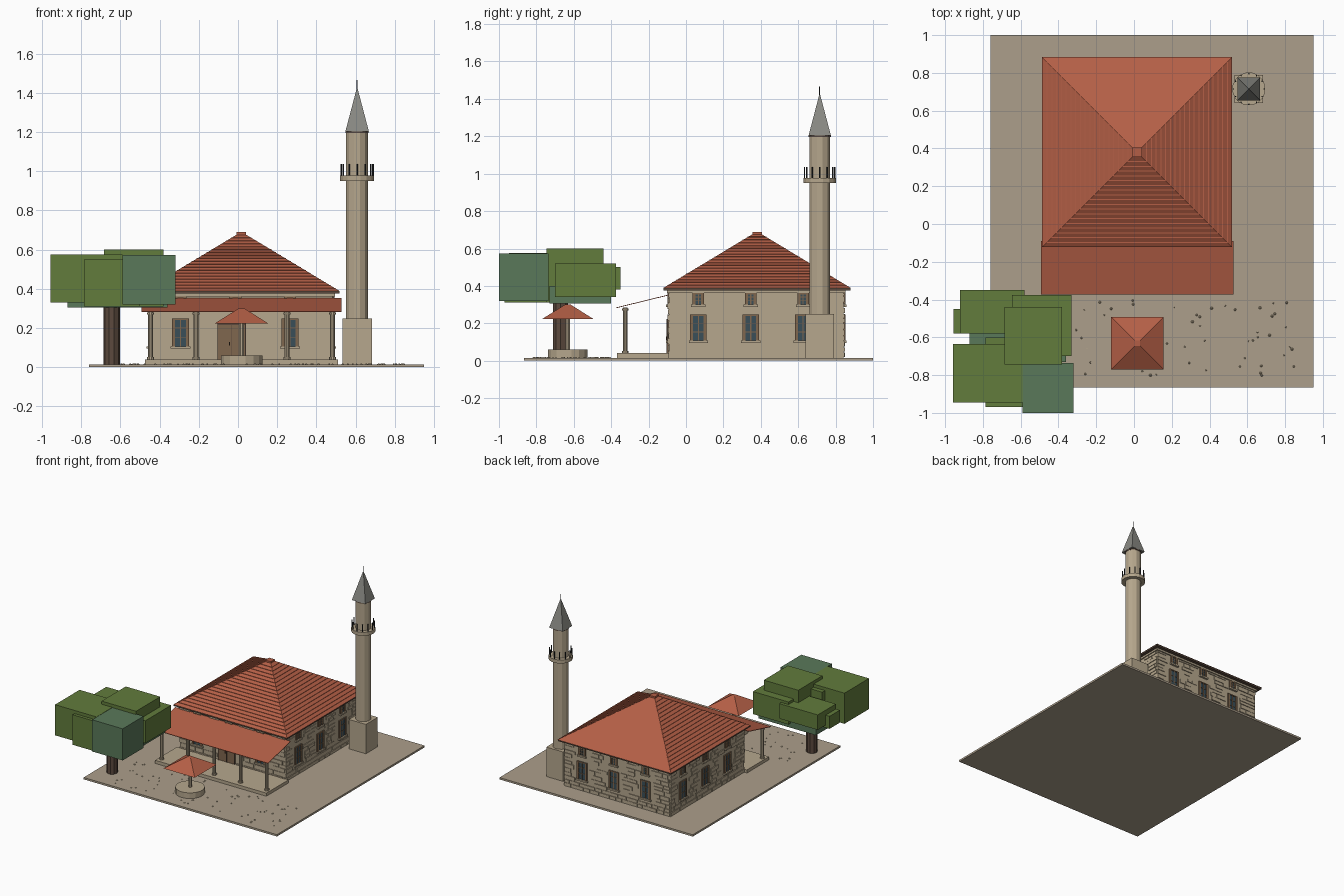
import bpy, bmesh, math, random
from mathutils import Matrix, Vector

random.seed(4)
if "Cube" in bpy.data.objects:
    bpy.data.objects.remove(bpy.data.objects["Cube"])


def material(name, rgb):
    lin = [(c / 255 / 12.92) if c < 11 else ((c / 255 + 0.055) / 1.055) ** 2.4 for c in rgb]
    m = bpy.data.materials.new(name)
    m.use_nodes = True
    m.diffuse_color = (*lin, 1)
    m.node_tree.nodes["Principled BSDF"].inputs["Base Color"].default_value = (*lin, 1)
    return m


GROUND = material("paving", (172, 159, 139))
STONE = material("pale stone", (182, 167, 141))
TILE = material("roof tile", (180, 95, 70))
LEAF = material("leaf green", (98, 124, 60))
LEAF2 = material("blue green", (90, 121, 90))
BARK = material("bark brown", (92, 74, 62))
GLASS = material("dark glass", (58, 78, 88))
WOOD = material("timber", (128, 103, 78))
LEAD = material("lead grey", (138, 138, 132))
IRON = material("iron", (42, 44, 46))


class Part:
    """Collects primitives into one named object."""
    def __init__(self, name, mat):
        self.name, self.mat, self.bm = name, mat, bmesh.new()

    def box(self, x0, x1, y0, y1, z0, z1, matrix=Matrix()):
        size = Matrix.Diagonal((x1 - x0, y1 - y0, z1 - z0, 1))
        mid = Matrix.Translation(((x0 + x1) / 2, (y0 + y1) / 2, (z0 + z1) / 2))
        return bmesh.ops.create_cube(self.bm, size=1, matrix=matrix @ mid @ size)["verts"]

    def drum(self, x, y, z0, z1, r0, r1, sides):
        mat = Matrix.Translation((x, y, (z0 + z1) / 2)) @ Matrix.Rotation(math.pi / sides, 4, "Z")
        bmesh.ops.create_cone(self.bm, cap_ends=True, segments=sides, radius1=r0, radius2=r1,
                              depth=z1 - z0, matrix=mat)

    def pyramid(self, x, y, z0, z1, half, top):
        self.drum(x, y, z0, z1, half * math.sqrt(2), top * math.sqrt(2), 4)

    def done(self, smooth=False):
        mesh = bpy.data.meshes.new(self.name)
        self.bm.to_mesh(mesh)
        self.bm.free()
        mesh.materials.append(self.mat)
        obj = bpy.data.objects.new(self.name, mesh)
        bpy.context.collection.objects.link(obj)


# Ground slab and scattered pebbles
slab = Part("ground_slab", GROUND)
slab.box(-0.76, 0.95, -0.865, 1, 0, 0.015)
slab.done()
pebbles = Part("pebbles", STONE)
for i in range(70):
    pebbles.drum(random.uniform(-0.6, 0.85), random.uniform(-0.84, -0.4), 0.014, 0.019,
                 random.uniform(0.004, 0.01), 0.003, 6)
pebbles.done()

# Main hall walls
CX, CY, HALF = 0.016, 0.376, 0.467
walls = Part("hall_walls", STONE)
walls.box(CX - HALF, CX + HALF, CY - HALF, CY + HALF, 0.015, 0.374)
walls.box(CX - 0.478, CX + 0.478, CY - 0.478, CY + 0.478, 0.362, 0.376)
walls.done()

# Facade openings and coursed stonework, the same on each turned side
stones = Part("wall_stones", STONE)
frames = Part("window_frames", WOOD)
panes = Part("window_panes", GLASS)
sills = Part("window_sills", STONE)
door = Part("entrance_door", WOOD)
hardware = Part("door_fittings", BARK)


def window(mat, u, half, z0, z1):
    face, bar = -HALF, 0.008
    panes.box(u - half, u + half, face - 0.004, face, z0, z1, mat)
    for s in (-1, 1):
        edge = u + s * half
        frames.box(edge - bar, edge + bar, face - 0.009, face, z0, z1, mat)
    frames.box(u - half, u + half, face - 0.009, face, z1 - bar, z1, mat)
    frames.box(u - 0.003, u + 0.003, face - 0.007, face, z0, z1, mat)
    for t in (0.33, 0.66):
        z = z0 + (z1 - z0) * t
        frames.box(u - half, u + half, face - 0.007, face, z - 0.002, z + 0.002, mat)
    sills.box(u - half - 0.015, u + half + 0.015, face - 0.016, face, z0 - 0.012, z0, mat)


for turn in range(4):
    mat = Matrix.Translation((CX, CY, 0)) @ Matrix.Rotation(turn * math.pi / 2, 4, "Z")
    openings = []
    for u in (-0.31, -0.03, 0.25):
        is_door = turn == 0 and u == -0.03
        if is_door:
            openings.append((-0.13, 0.03, 0.0, 0.235))
        else:
            window(mat, u, 0.036, 0.107, 0.248)
            openings.append((u - 0.055, u + 0.055, 0.09, 0.255))
        window(mat, u, 0.023, 0.3, 0.362)
        openings.append((u - 0.04, u + 0.04, 0.287, 0.37))
    z = 0.018
    while z < 0.355:
        high = min(random.uniform(0.024, 0.036), 0.361 - z)
        u = -HALF
        while u < HALF - 0.01:
            end = min(u + random.uniform(0.04, 0.1), HALF)
            clear = all(end < a or u > b or z + high < c or z > d for a, b, c, d in openings)
            if clear:
                out = random.uniform(0.003, 0.007)
                stones.box(u + 0.002, end - 0.002, -HALF - out, -HALF, z + 0.002, z + high - 0.002, mat)
            u = end
        z += high

front = -HALF + CY
door.box(-0.105, 0.04, front - 0.008, front, 0.04, 0.22)
for x in (-0.105, -0.034, 0.036):
    hardware.box(x, x + 0.004, front - 0.012, front, 0.04, 0.22)
hardware.box(-0.105, 0.04, front - 0.012, front, 0.215, 0.222)
hardware.box(-0.045, -0.04, front - 0.016, front, 0.11, 0.13)
for part in (stones, frames, panes, sills, door, hardware):
    part.done()

# Eaves, hipped roof with tile courses, and cap
eaves = Part("eaves_board", BARK)
eaves.box(CX - 0.5, CX + 0.502, CY - 0.497, CY + 0.503, 0.376, 0.388)
eaves.done()
RX, RY, R, TOP, LOW, HIGH = 0.017, 0.38, 0.503, 0.025, 0.388, 0.676
roof = Part("hall_roof", TILE)
roof.pyramid(RX, RY, LOW, HIGH, R, TOP)
roof.box(RX - TOP, RX + TOP, RY - TOP, RY + TOP, HIGH, 0.689)
for turn in (0, 1, 3):
    mat = Matrix.Translation((RX, RY, 0)) @ Matrix.Rotation(turn * math.pi / 2, 4, "Z")
    for i in range(1, 19):
        t = i / 19
        h, z = R + (TOP - R) * t, LOW + (HIGH - LOW) * t
        roof.box(-h, h, -h - 0.002, -h + 0.004, z - 0.001, z + 0.002, mat)
roof.done()

# Porch: floor, five posts and a thin lean-to roof
floor = Part("porch_floor", STONE)
floor.box(-0.475, 0.51, -0.37, front, 0.015, 0.04)
floor.done()
posts = Part("porch_posts", STONE)
for i in range(5):
    x = 0.018 + (i - 2) * 0.2325
    posts.drum(x, -0.325, 0.04, 0.285, 0.013, 0.013, 10)
    posts.drum(x, -0.325, 0.04, 0.052, 0.018, 0.018, 10)
    posts.drum(x, -0.325, 0.268, 0.28, 0.018, 0.018, 10)
posts.done()
lean = Part("porch_roof", TILE)
for v in lean.box(-0.493, 0.528, -0.373, front, 0.281, 0.285):
    v.co.z += (v.co.y + 0.373) * 0.245
lean.done()

# Minaret tower: plinth, shaft, gallery with railing, spire
MX, MY = 0.608, 0.715
tower = Part("tower_shaft", STONE)
tower.box(MX - 0.075, MX + 0.075, MY - 0.075, MY + 0.075, 0.015, 0.25)
tower.drum(MX, MY, 0.25, 1.2, 0.058, 0.058, 12)
tower.drum(MX, MY, 0.95, 0.978, 0.088, 0.088, 16)
tower.done()
rail = Part("gallery_railing", IRON)
for i in range(12):
    a = i * math.tau / 12
    rail.drum(MX + 0.081 * math.cos(a), MY + 0.081 * math.sin(a), 0.975, 1.036, 0.004, 0.004, 6)
rail.drum(MX, MY, 1.41, 1.465, 0.003, 0.003, 6)
rail.done()
spire = Part("tower_spire", LEAD)
spire.pyramid(MX, MY, 1.203, 1.42, 0.06, 0.003)
spire.done()
collar = Part("spire_collar", BARK)
collar.drum(MX, MY, 1.195, 1.205, 0.061, 0.061, 12)
collar.done()

# Fountain: basin, post and small hipped canopy
FX, FY = 0.018, -0.632
basin = Part("fountain_basin", STONE)
basin.drum(FX, FY, 0.015, 0.06, 0.108, 0.108, 16)
basin.drum(FX, FY, 0.06, 0.24, 0.013, 0.013, 8)
basin.done()
canopy = Part("fountain_canopy", TILE)
canopy.pyramid(FX, FY, 0.222, 0.3, 0.139, 0.015)
canopy.done()

# Tree: trunk and blocky crown
trunk = Part("tree_trunk", BARK)
trunk.drum(-0.645, -0.67, 0.015, 0.4, 0.042, 0.042, 10)
trunk.done()
crown = Part("tree_crown", LEAF)
crown.box(-0.685, -0.38, -0.745, -0.44, 0.31, 0.6)
crown.box(-0.957, -0.59, -0.945, -0.635, 0.33, 0.575)
crown.box(-0.785, -0.5, -0.97, -0.6, 0.31, 0.55)
crown.box(-0.645, -0.33, -0.7, -0.375, 0.34, 0.52)
crown.box(-0.92, -0.58, -0.58, -0.35, 0.38, 0.5)
crown.box(-0.955, -0.7, -0.58, -0.45, 0.36, 0.46)
crown.done()
shade = Part("tree_crown_shaded", LEAF2)
shade.box(-0.59, -0.32, -1, -0.735, 0.32, 0.573)
shade.box(-0.87, -0.36, -0.73, -0.4, 0.305, 0.4)
shade.done()
